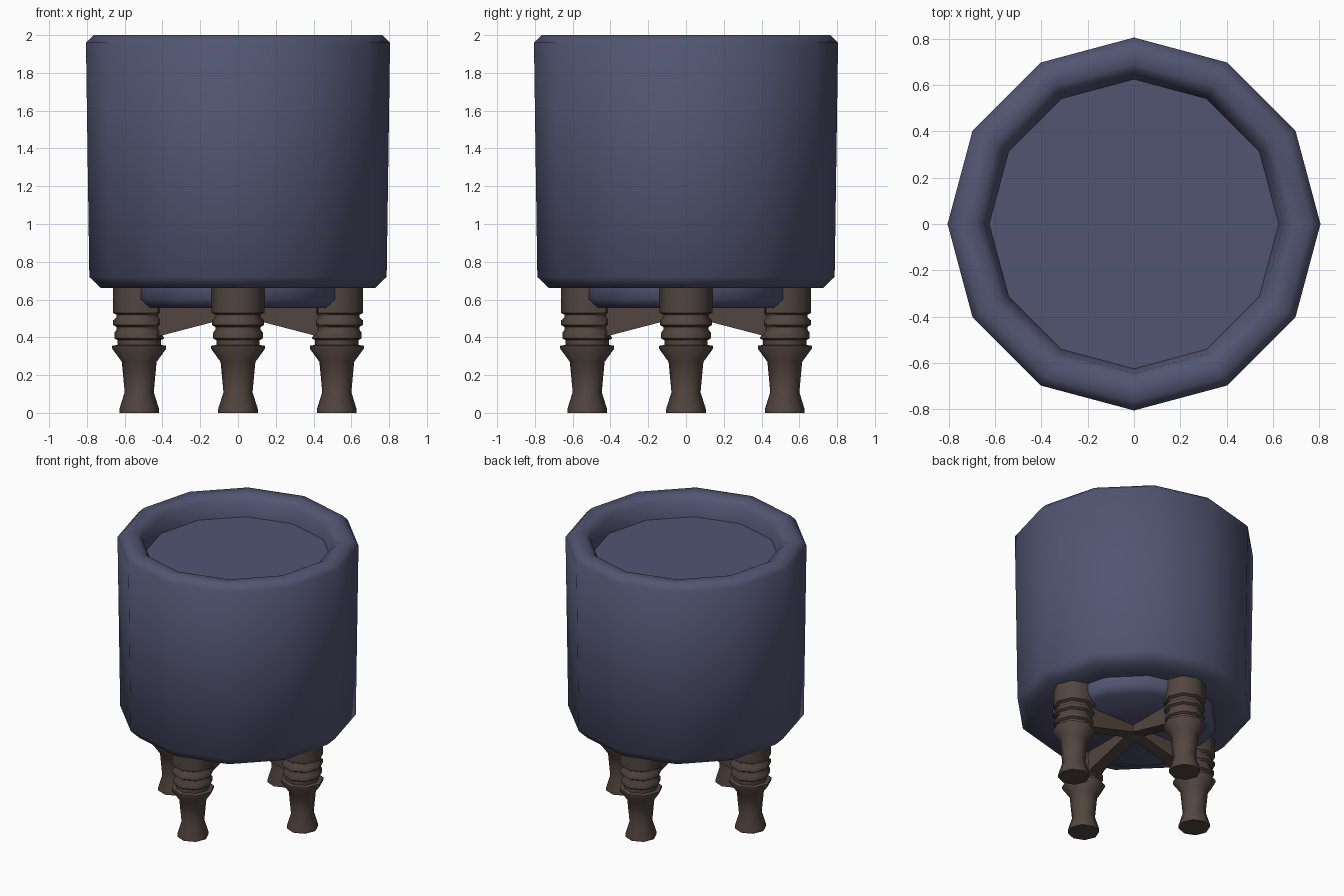
import bpy, bmesh, math
from mathutils import Matrix

cube = bpy.data.objects.get("Cube")
if cube:
    bpy.data.objects.remove(cube, do_unlink=True)


def material(name, rgb):
    m = bpy.data.materials.new(name)
    m.use_nodes = True
    m.diffuse_color = (*rgb, 1)
    m.node_tree.nodes["Principled BSDF"].inputs["Base Color"].default_value = (*rgb, 1)
    return m


fabric = material("slate blue fabric", (0.085, 0.091, 0.17))
wood = material("dark brown wood", (0.085, 0.06, 0.05))


def finish(bm, name, mat, smooth=55):
    bmesh.ops.recalc_face_normals(bm, faces=bm.faces)
    mesh = bpy.data.meshes.new(name)
    bm.to_mesh(mesh)
    bm.free()
    mesh.materials.append(mat)
    ob = bpy.data.objects.new(name, mesh)
    bpy.context.collection.objects.link(ob)
    bpy.ops.object.select_all(action="DESELECT")
    ob.select_set(True)
    bpy.context.view_layer.objects.active = ob
    bpy.ops.object.shade_smooth_by_angle(angle=math.radians(smooth))
    return ob


def lathe(profile, sides):
    """Closed turned solid from (radius, height) pairs, capped at both ends."""
    bm = bmesh.new()
    rings = []
    for r, z in profile:
        angles = [math.tau * i / sides for i in range(sides)]
        rings.append([bm.verts.new((r * math.cos(a), r * math.sin(a), z)) for a in angles])
    for low, high in zip(rings, rings[1:]):
        for i in range(sides):
            j = (i + 1) % sides
            bm.faces.new((low[i], low[j], high[j], high[i]))
    bm.faces.new(rings[0])
    bm.faces.new(rings[-1])
    return bm


# Twelve-sided padded body with a rounded rim and sunken top
body = [(0.54, 0.66), (0.725, 0.66), (0.787, 0.72), (0.805, 1.96), (0.765, 2.0),
        (0.69, 2.0), (0.645, 1.96), (0.625, 1.85)]
finish(lathe(body, 12), "padded_body", fabric)

# Smaller cushion under the body
finish(lathe([(0.495, 0.555), (0.55, 0.6), (0.55, 0.67)], 12), "under_cushion", fabric)

# Turned legs, flattened on the inner side above the collar
leg = [(0.105, 0), (0.105, 0.02), (0.077, 0.11), (0.092, 0.27), (0.143, 0.34),
       (0.143, 0.355), (0.115, 0.36), (0.115, 0.385), (0.132, 0.395), (0.132, 0.425),
       (0.12, 0.44), (0.12, 0.455), (0.138, 0.465), (0.138, 0.49), (0.12, 0.505),
       (0.12, 0.52), (0.14, 0.53), (0.14, 0.67)]
sides = ("right", "front", "left", "back")
turns = (math.pi, -math.pi / 2, 0, math.pi / 2)
for side, turn in zip(sides, turns):
    bm = lathe(leg, 8)
    for v in bm.verts:
        if v.co.z > 0.4:
            v.co.x = max(v.co.x, -0.116)
        v.co.x += 0.523
    bm.transform(Matrix.Rotation(turn, 4, "Z"))
    finish(bm, side + "_leg", wood, 50)

# Tapered braces crossing under the cushion
for side, turn in zip(sides, turns):
    bm = bmesh.new()
    outline = [(0, 0.515), (0.5, 0.385), (0.5, 0.565), (0, 0.565)]
    face = bm.faces.new([bm.verts.new((x, -0.045, z)) for x, z in outline])
    made = bmesh.ops.extrude_face_region(bm, geom=[face])["geom"]
    bmesh.ops.translate(bm, vec=(0, 0.09, 0),
                        verts=[g for g in made if isinstance(g, bmesh.types.BMVert)])
    bm.transform(Matrix.Rotation(turn, 4, "Z"))
    finish(bm, side + "_brace", wood, 30)
